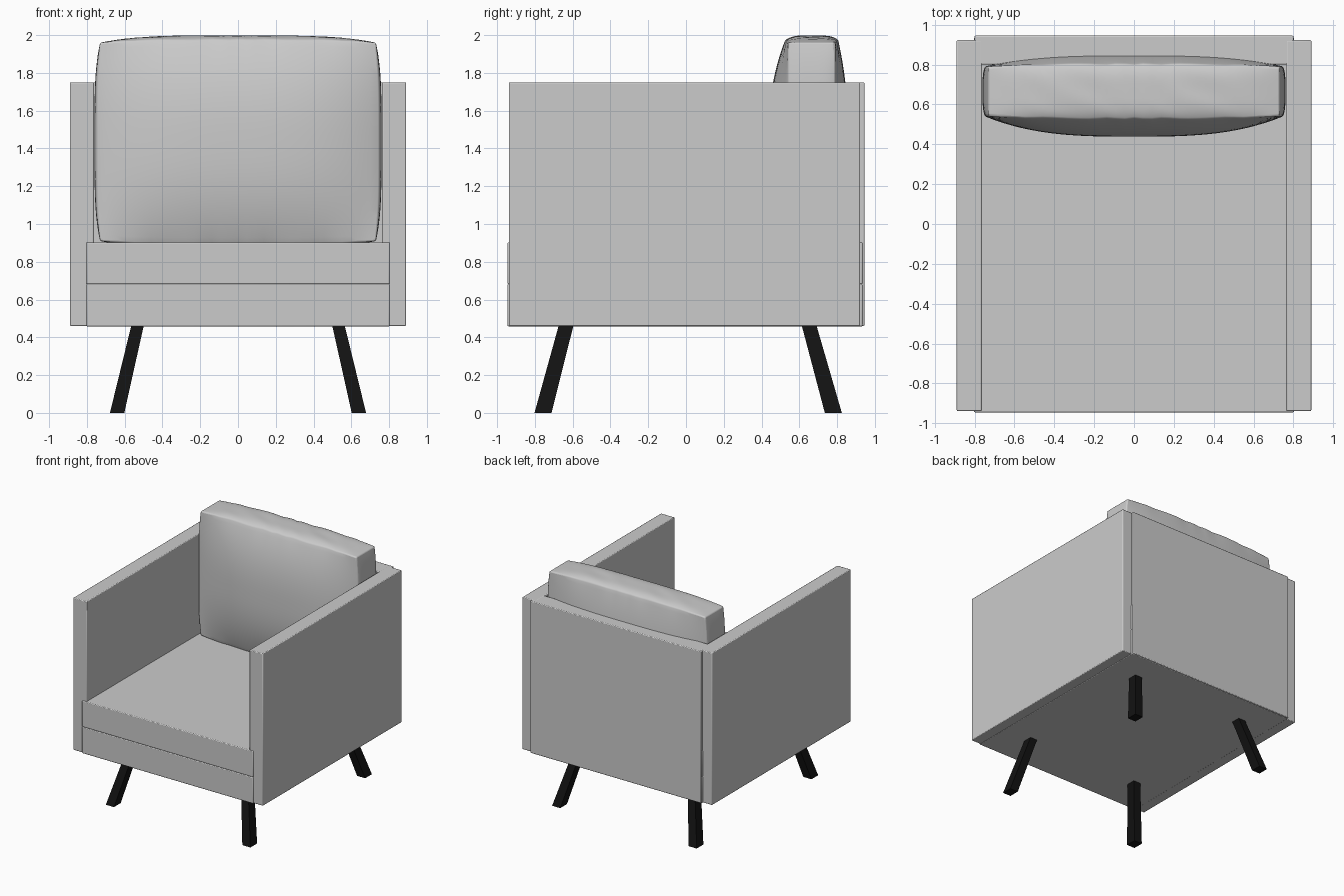
import bpy, bmesh, math

if "Cube" in bpy.data.objects:
    bpy.data.objects.remove(bpy.data.objects["Cube"])


def finish(ob, bevel, segments=2, angle=30):
    """Rounded edges and smooth shading."""
    mod = ob.modifiers.new("bevel", 'BEVEL')
    mod.width = bevel
    mod.segments = segments
    mod.limit_method = 'ANGLE'
    bpy.ops.object.select_all(action='DESELECT')
    ob.select_set(True)
    bpy.context.view_layer.objects.active = ob
    bpy.ops.object.shade_smooth_by_angle(angle=math.radians(angle))


def cube_object(name, cuts=0, shape=None):
    """Unit cube (-1..1) whose vertices are mapped through shape()."""
    bm = bmesh.new()
    bmesh.ops.create_cube(bm, size=2)
    if cuts:
        bmesh.ops.subdivide_edges(bm, edges=bm.edges[:], cuts=cuts, use_grid_fill=True)
    for v in bm.verts:
        v.co = shape(*v.co)
    me = bpy.data.meshes.new(name)
    bm.to_mesh(me)
    bm.free()
    ob = bpy.data.objects.new(name, me)
    bpy.context.collection.objects.link(ob)
    return ob


def box(name, lo, hi, bevel=0.006):
    ob = cube_object(name, shape=lambda *c: [
        a + (b - a) * (t + 1) / 2 for a, b, t in zip(lo, hi, c)])
    finish(ob, bevel)
    return ob


# Upholstered body
for side, x0, x1 in (("left", -0.89, -0.763), ("right", 0.763, 0.89)):
    box(side + "_arm", (x0, -0.938, 0.46), (x1, 0.922, 1.75))
box("back_panel", (-0.8, 0.8, 0.461), (0.8, 0.945, 1.749))
box("base_frame", (-0.803, -0.945, 0.458), (0.803, 0.935, 0.682))
box("seat", (-0.803, -0.945, 0.682), (0.803, 0.935, 0.903))


# Plump back cushion: a box whose faces bulge towards their middles
def pillow(u, w, v):
    fu, fv, fw = 1 - abs(u) ** 3, 1 - abs(v) ** 2.5, 1 - abs(w) ** 4
    x = u * (0.73 + 0.03 * (1 - v ** 4) * (0.6 + 0.4 * fw))
    y = 0.665 - 0.017 * fu * fv + w * (0.125 + 0.085 * (0.15 * fu + 0.85 * fu * fv))
    z = 1.435 + v * (0.525 + 0.037 * (1 - u ** 4) * (0.4 + 0.6 * fw))
    # faint creases fading away from the top and bottom seams
    crease = 0.003 * v ** 8 * fu * math.sin(23 * u + 5 * w + 2 * math.sin(7 * u))
    return x, y + crease, z + crease * 0.6


cushion = cube_object("back_cushion", 31, pillow)
finish(cushion, 0.012, 3, 60)

# Splayed black legs
black = bpy.data.materials.new("black")
black.diffuse_color = (0.006, 0.006, 0.006, 1)
black.use_nodes = True
black.node_tree.nodes["Principled BSDF"].inputs["Base Color"].default_value = black.diffuse_color
for row, y_top, y_foot in (("front", -0.635, -0.757), ("rear", 0.652, 0.78)):
    for side, s in (("left", -1), ("right", 1)):
        def splay(u, w, v, s=s, y_top=y_top, y_foot=y_foot):
            t = (v + 1) / 2
            x = s * (0.64 + (0.532 - 0.64) * t) + u * (0.038 - 0.005 * t)
            y = y_foot + (y_top - y_foot) * t + w * (0.045 - 0.006 * t)
            return x, y, 0.462 * t
        leg = cube_object(f"{row}_{side}_leg", shape=splay)
        leg.data.materials.append(black)
